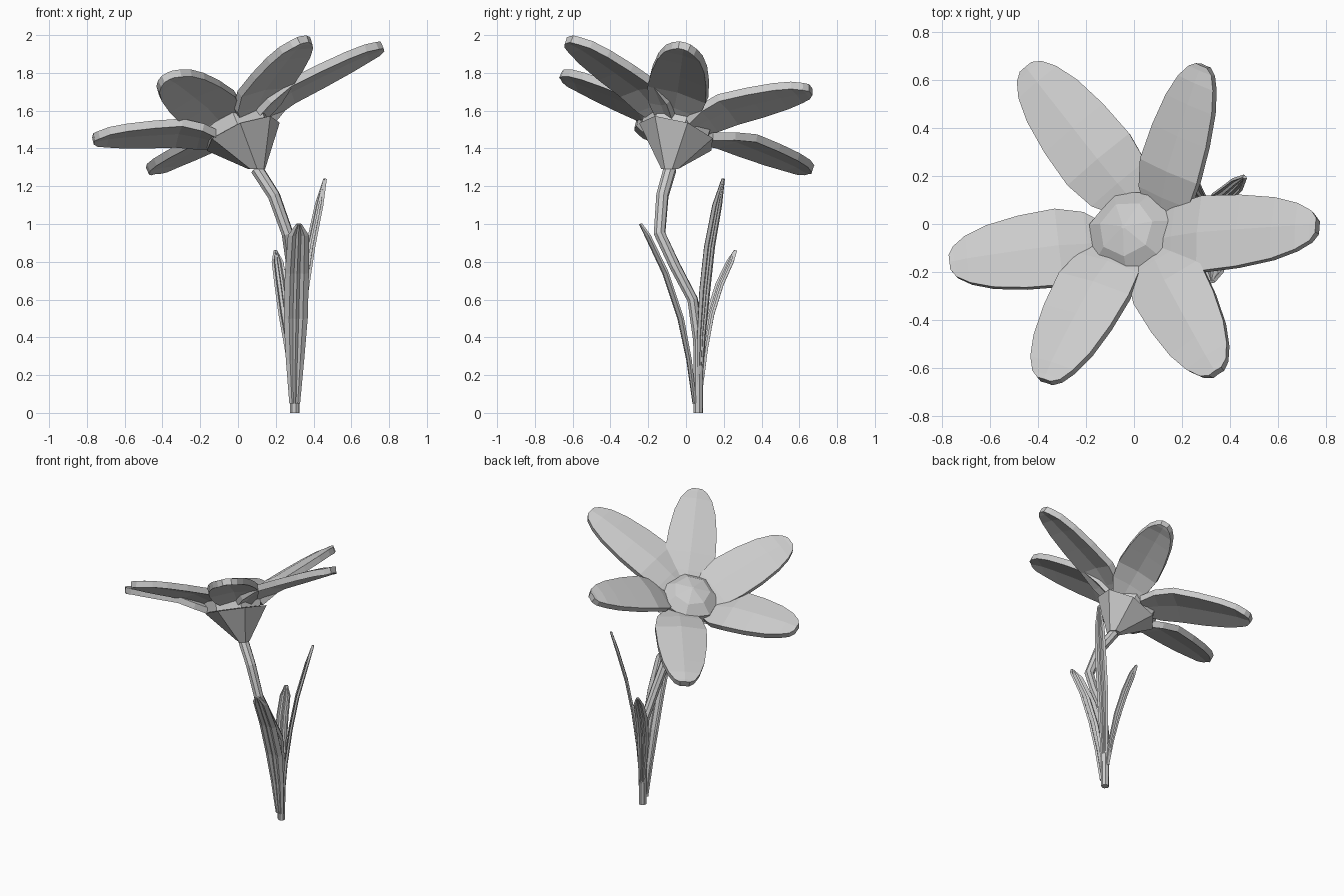
import bpy, bmesh, math
from mathutils import Vector

cube = bpy.data.objects.get("Cube")
if cube:
    bpy.data.objects.remove(cube, do_unlink=True)

grey = bpy.data.materials.new("plain grey")
grey.use_nodes = True
colour = (0.6, 0.6, 0.6, 1)
grey.diffuse_color = colour
grey.node_tree.nodes["Principled BSDF"].inputs["Base Color"].default_value = colour

UP = Vector((0, 0, 1))
HEART = Vector((-0.01, -0.03, 1.47))       # where the petals meet
CUP = Vector((0.025, -0.045, 1.475))       # centre of the cup rim
DOME = Vector((0.01, -0.055, 1.475))       # foot of the domed centre
AXIS = Vector((-0.4, 0.32, 1)).normalized()  # the way the flower faces
NECK = Vector((0.1, -0.085, 1.29))


def finish(name, bm, thickness=0):
    bmesh.ops.recalc_face_normals(bm, faces=bm.faces)
    mesh = bpy.data.meshes.new(name)
    bm.to_mesh(mesh)
    bm.free()
    mesh.materials.append(grey)
    ob = bpy.data.objects.new(name, mesh)
    bpy.context.collection.objects.link(ob)
    if thickness:
        mod = ob.modifiers.new("thickness", "SOLIDIFY")
        mod.thickness = thickness
        mod.offset = 0


def skin(bm, rows, closed):
    """Bridge successive rows of vertices with quads."""
    n = len(rows[0])
    for a, b in zip(rows, rows[1:]):
        for i in range(n if closed else n - 1):
            j = (i + 1) % n
            bm.faces.new((a[i], a[j], b[j], b[i]))


def tube(name, rings, sides):
    """Loft polygons given as (centre, axis, radius)."""
    bm = bmesh.new()
    rows = []
    for centre, axis, radius in rings:
        side = Vector((0, 1, 0)).cross(axis).normalized()
        other = axis.cross(side)
        angles = [math.tau * (i + 0.3) / sides for i in range(sides)]
        rows.append([bm.verts.new(centre + radius * (side * math.cos(a) + other * math.sin(a)))
                     for a in angles])
    skin(bm, rows, True)
    bm.faces.new(rows[0])
    bm.faces.new(rows[-1])
    finish(name, bm)


def blade(name, stations, across, section, thickness):
    """Sheet from (centre, normal, half width) stations and a cross-section."""
    bm = bmesh.new()
    rows = [[bm.verts.new(c + across * (x * w) + normal * (h * w)) for x, h in section]
            for c, normal, w in stations]
    skin(bm, rows, False)
    finish(name, bm, thickness)


# Flower cup and domed centre
tube("flower_cup", [(NECK, UP, 0.045), (CUP, AXIS, 0.212)], 7)
tube("flower_centre", [(DOME + AXIS * h, AXIS, r) for h, r in
                       [(0, 0.19), (0.07, 0.192), (0.125, 0.12), (0.155, 0.008)]], 7)

# Six petals: place along the petal, half width, arch height
petal_shape = [(0.13, 0.085, 0), (0.25, 0.145, 0.02), (0.4, 0.167, 0.038),
               (0.6, 0.158, 0.028), (0.78, 0.135, 0.018), (0.9, 0.102, 0.01),
               (0.97, 0.065, 0), (1, 0.03, 0)]
# Each petal's tip, its root shift (x, y, lift) and its relative width
petals = [((0.29, 0.66, 1.71), (0.105, -0.03, -0.04), 0.85),
          ((0.765, -0.01, 1.94), (0, -0.055, 0), 0.97),
          ((0.345, -0.62, 1.975), (0.045, 0, 0), 0.98),
          ((-0.37, -0.655, 1.78), (0, 0, -0.01), 1),
          ((-0.765, -0.165, 1.45), (0, -0.05, -0.045), 1),
          ((-0.445, 0.65, 1.28), (0.08, 0.035, -0.01), 1)]
for k, (tip, (dx, dy, lift), width) in enumerate(petals, 1):
    # the root follows the plane of the cup rim
    dz = lift - (AXIS.x * dx + AXIS.y * dy) / AXIS.z
    root = HEART + Vector((dx, dy, dz))
    along = Vector(tip) - root
    across = AXIS.cross(along).normalized()
    normal = along.cross(across).normalized()
    stations = [(root + along * s + normal * arch, normal, w * width)
                for s, w, arch in petal_shape]
    blade(f"petal_{k}", stations, across, [(-1, 0), (0, 0.1), (1, 0)], 0.042)

# Bent stem
path = [(0.3, 0.065, 0), (0.3, 0.065, 0.38), (0.3, 0.035, 0.6), (0.285, -0.06, 0.78),
        (0.262, -0.14, 0.95), (0.19, -0.125, 1.15), tuple(NECK)]
path = [Vector(p) for p in path]
rings = []
for i, p in enumerate(path):
    ahead = path[min(i + 1, len(path) - 1)] - path[max(i - 1, 0)]
    rings.append((p, UP if i == 0 else ahead.normalized(), 0.026 + 0.0015 * i))
tube("stem", rings, 8)

# Folded leaves, each following a short path
leaf_section = [(-1, 0.15), (-0.6, -0.1), (-0.25, 0.1), (0, -0.12),
                (0.25, 0.1), (0.6, -0.1), (1, 0.15)]
leaf_widths = [0.025, 0.045, 0.06, 0.06, 0.052, 0.012]
leaves = {
    "front_leaf": (1, [(0.3, 0.045, 0.05), (0.302, 0.015, 0.28), (0.306, -0.03, 0.5),
                       (0.312, -0.11, 0.74), (0.32, -0.205, 0.94), (0.322, -0.24, 1.0)]),
    "tall_leaf": (0.55, [(0.31, 0.07, 0.15), (0.325, 0.08, 0.4), (0.35, 0.1, 0.65),
                         (0.385, 0.125, 0.88), (0.43, 0.165, 1.1), (0.46, 0.195, 1.24)]),
    "short_leaf": (0.6, [(0.295, 0.08, 0.15), (0.275, 0.1, 0.34), (0.25, 0.13, 0.52),
                         (0.228, 0.18, 0.68), (0.21, 0.235, 0.8), (0.2, 0.262, 0.86)]),
}
for name, (scale, points) in leaves.items():
    points = [Vector(p) for p in points]
    reach = points[-1] - points[0]
    across = UP.cross(reach).normalized()
    normal = reach.cross(across).normalized()
    stations = [(p, normal, w * scale) for p, w in zip(points, leaf_widths)]
    blade(name, stations, across, leaf_section, 0.014)
